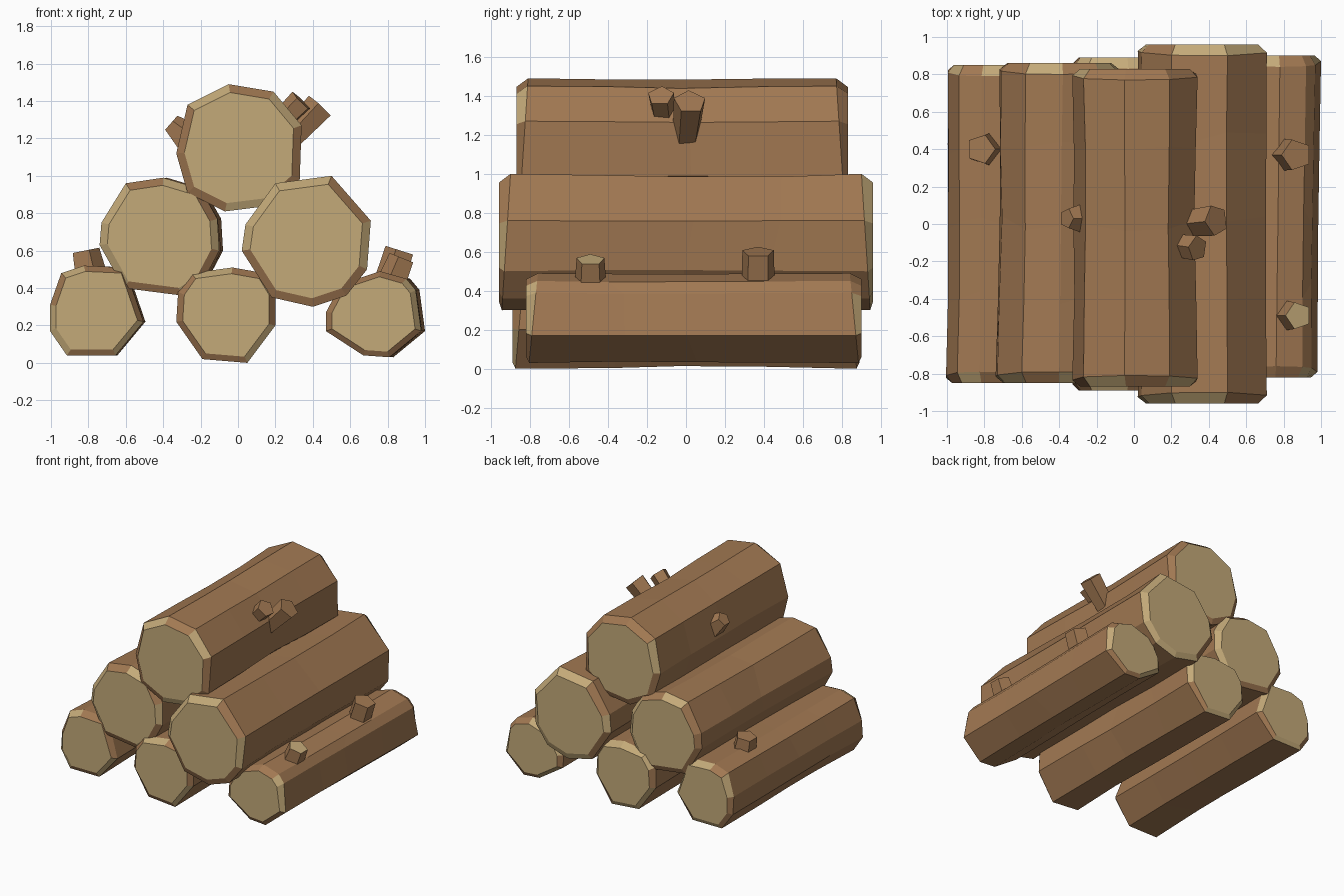
import bpy, bmesh, random
from mathutils import Vector

if "Cube" in bpy.data.objects:
    bpy.data.objects.remove(bpy.data.objects["Cube"])

random.seed(4)


def material(name, rgb):
    m = bpy.data.materials.new(name)
    m.diffuse_color = (*rgb, 1)
    m.use_nodes = True
    m.node_tree.nodes["Principled BSDF"].inputs["Base Color"].default_value = m.diffuse_color
    return m


BARK = material("bark", (0.36, 0.19, 0.085))
WOOD = material("cut_wood", (0.55, 0.40, 0.19))


def finish(bm, name):
    bmesh.ops.recalc_face_normals(bm, faces=bm.faces[:])
    me = bpy.data.meshes.new(name)
    bm.to_mesh(me)
    bm.free()
    me.materials.append(BARK)
    me.materials.append(WOOD)
    ob = bpy.data.objects.new(name, me)
    bpy.context.collection.objects.link(ob)
    return ob


def log(name, y0, y1, profile, drift=0.0):
    """Loft an uneven cross-section along y, with chamfered pale ends."""
    bm = bmesh.new()
    n = len(profile)
    xs, zs = [p[0] for p in profile], [p[1] for p in profile]
    cx, cz = (min(xs) + max(xs)) / 2, (min(zs) + max(zs)) / 2
    height = max(zs) - min(zs)
    # (position along log, scale, is cap ring)
    stations = [(0, .87, True), (0, 1, False), (.27, .975, False), (.5, .965, False),
                (.73, .975, False), (1, 1, False), (1, .87, True)]
    rings = []
    for t, s, cap in stations:
        ring = []
        for x, z in profile:
            lean = 0.015 + 0.045 * (z - min(zs)) / height
            end = t in (0, 1)
            inset = (0.0 if cap else lean) if end else 0.0
            y = y0 + (y1 - y0) * t + (inset if t == 0 else -inset)
            k = s + (0 if end else random.uniform(-.02, .02))
            if not end:
                y += random.uniform(-.05, .05)
            ring.append(bm.verts.new((cx + (x - cx) * k + drift * (t - .5), y, cz + (z - cz) * k)))
        rings.append(ring)
    for r, (a, b) in enumerate(zip(rings, rings[1:])):
        for i in range(n):
            j = (i + 1) % n
            f = bm.faces.new((a[i], a[j], b[j], b[i]))
            if r in (0, len(rings) - 2):
                f.material_index = int(random.random() < .4)
    for ring in (rings[0], rings[-1]):
        bm.faces.new(ring).material_index = 1
    finish(bm, name)


def stub(name, base, tip, r0, r1, sides=5, pale=False):
    """Short sawn-off branch."""
    bm = bmesh.new()
    base, tip = Vector(base), Vector(tip)
    d = tip - base
    bmesh.ops.create_cone(bm, cap_ends=True, segments=sides, radius1=r0, radius2=r1, depth=d.length)
    bm.faces.ensure_lookup_table()
    if pale:
        max(bm.faces, key=lambda f: f.calc_center_median().z).material_index = 1
    bmesh.ops.rotate(bm, verts=bm.verts, matrix=d.to_track_quat('Z', 'Y').to_matrix())
    bmesh.ops.translate(bm, verts=bm.verts, vec=(base + tip) / 2)
    finish(bm, name)


# Bottom row
log("log_bottom_left", -.85, .85,
    [(-1, .17), (-1, .31), (-.94, .48), (-.82, .52), (-.60, .51), (-.5, .22), (-.65, .04), (-.91, .04)], .01)
log("log_bottom_middle", -.89, .89,
    [(-.33, .22), (-.32, .38), (-.25, .48), (-.03, .51), (.14, .48), (.2, .38), (.2, .2), (.05, 0), (-.19, .02)])
log("log_bottom_right", -.82, .90,
    [(.48, .17), (.48, .27), (.56, .42), (.77, .49), (.91, .45), (.96, .39), (.99, .17), (.82, .03), (.68, .04)], .02)
# Middle row
log("log_middle_left", -.85, .86,
    [(-.73, .63), (-.72, .75), (-.59, .96), (-.39, .99), (-.19, .93), (-.1, .77), (-.09, .6),
     (-.18, .43), (-.29, .36), (-.6, .4)], .02)
log("log_middle_right", -.96, .96,
    [(.02, .6), (.04, .74), (.2, .96), (.5, 1), (.71, .76), (.69, .5), (.58, .36), (.4, .3), (.18, .35)])
# Top log
log("log_top", -.87, .83,
    [(-.33, 1.12), (-.27, 1.38), (-.05, 1.49), (.19, 1.45), (.34, 1.27), (.33, .98), (.17, .84),
     (-.07, .81), (-.27, .91)])

# Branch stubs
stub("stub_bottom_left", (-.78, .40, .40), (-.82, .40, .60), .10, .08)
stub("stub_right_back", (.80, .37, .38), (.87, .37, .60), .09, .085)
stub("stub_right_front", (.80, -.49, .36), (.88, -.49, .56), .09, .075, pale=True)
stub("stub_top_large", (.26, 0, 1.18), (.44, .02, 1.37), .07, .085)
stub("stub_top_small", (.20, -.11, 1.26), (.34, -.13, 1.40), .06, .07)
stub("stub_top_left", (-.20, .03, 1.14), (-.36, .03, 1.28), .12, .055)
